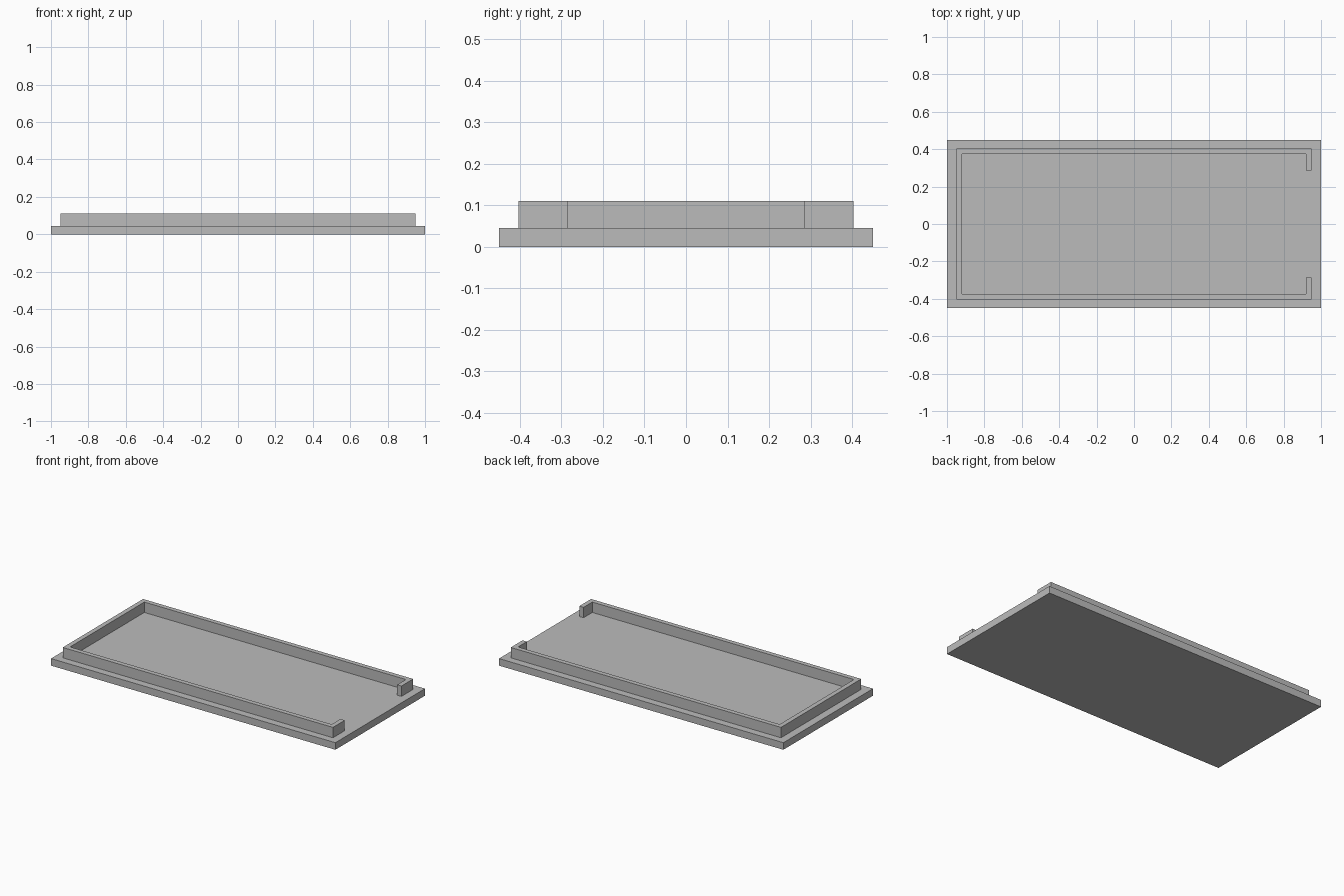
import bpy
import bmesh

cube = bpy.data.objects.get("Cube")
if cube:
    bpy.data.objects.remove(cube, do_unlink=True)

grey = bpy.data.materials.new("plain grey")
grey.use_nodes = True
colour = (0.5, 0.5, 0.5, 1)
grey.diffuse_color = colour
grey.node_tree.nodes["Principled BSDF"].inputs["Base Color"].default_value = colour


def extrude_outline(name, outline, bottom, top):
    """Raise a flat outline into a solid with straight sides."""
    bm = bmesh.new()
    face = bm.faces.new([bm.verts.new((x, y, bottom)) for x, y in outline])
    raised = bmesh.ops.extrude_face_region(bm, geom=[face], use_keep_orig=True)
    verts = [v for v in raised["geom"] if isinstance(v, bmesh.types.BMVert)]
    bmesh.ops.translate(bm, verts=verts, vec=(0, 0, top - bottom))
    bmesh.ops.recalc_face_normals(bm, faces=bm.faces)
    mesh = bpy.data.meshes.new(name)
    bm.to_mesh(mesh)
    bm.free()
    mesh.materials.append(grey)
    obj = bpy.data.objects.new(name, mesh)
    bpy.context.collection.objects.link(obj)
    return obj


base_x, base_y, base_top = 1.0, 0.45, 0.045
wall_x, wall_y, wall_top = 0.95, 0.403, 0.111
thick, gap_y = 0.03, 0.285

# Flat base slab
extrude_outline("base_plate", [(-base_x, -base_y), (base_x, -base_y),
                               (base_x, base_y), (-base_x, base_y)], 0, base_top)

# Raised rim, open in the middle of the +x end with a short return on each side
in_x, in_y = wall_x - thick, wall_y - thick
half = [(-wall_x, wall_y), (wall_x, wall_y), (wall_x, gap_y),
        (in_x, gap_y), (in_x, in_y), (-in_x, in_y)]
rim = half + [(x, -y) for x, y in reversed(half)]
extrude_outline("rim_wall", rim, base_top, wall_top)
